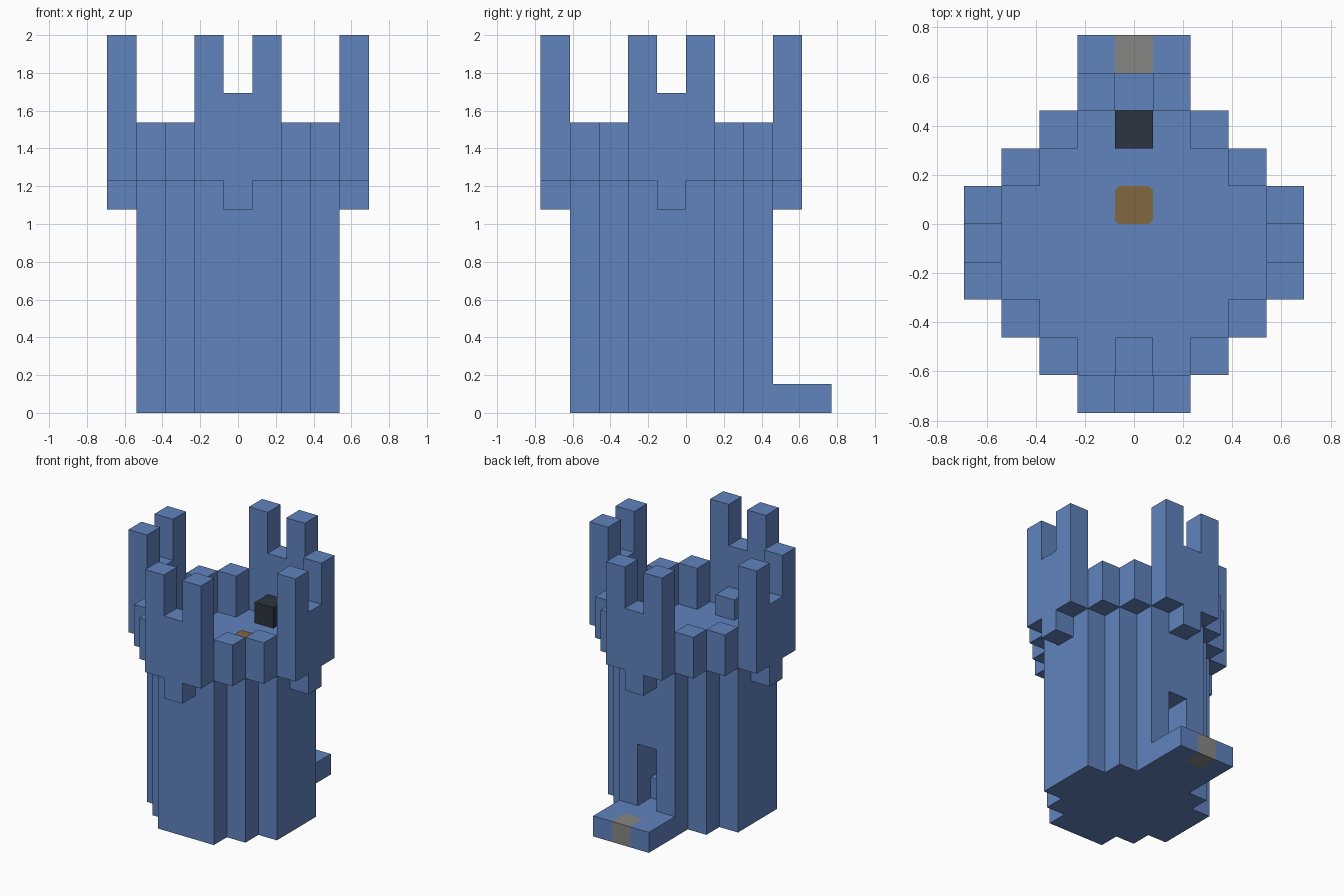
import bpy, bmesh
from math import pi
from mathutils import Matrix

cube = bpy.data.objects.get("Cube")
if cube:
    bpy.data.objects.remove(cube, do_unlink=True)

U = 2 / 13  # one block; the tower is 13 blocks tall
# Block units to model units, with the tower axis half a block forward of centre
PLACE = Matrix.Scale(U, 4) @ Matrix.Translation((0, -0.5, 0))
UPRIGHT = Matrix.Rotation(pi / 2, 4, 'X')


def spin(quarter):
    return Matrix.Rotation(quarter * pi / 2, 4, 'Z')


def material(name, rgb):
    mat = bpy.data.materials.new(name)
    mat.use_nodes = True
    mat.diffuse_color = (*rgb, 1)
    bsdf = next(n for n in mat.node_tree.nodes if n.type == 'BSDF_PRINCIPLED')
    bsdf.inputs["Base Color"].default_value = (*rgb, 1)
    return mat


def prism(name, outline, low, high, mat, turn=Matrix()):
    """Extrude a flat outline from low to high, then turn it into place."""
    bm = bmesh.new()
    face = bm.faces.new([bm.verts.new((a, b, low)) for a, b in outline])
    top = bmesh.ops.extrude_face_region(bm, geom=[face])["geom"]
    for v in top:
        if isinstance(v, bmesh.types.BMVert):
            v.co.z = high
    bm.transform(PLACE @ turn)
    bmesh.ops.recalc_face_normals(bm, faces=bm.faces)
    mesh = bpy.data.meshes.new(name)
    bm.to_mesh(mesh)
    bm.free()
    mesh.materials.append(mat)
    obj = bpy.data.objects.new(name, mesh)
    bpy.context.collection.objects.link(obj)
    return obj


def block(name, x, y, low, high, mat):
    h = 0.5
    return prism(name, [(x - h, y - h), (x + h, y - h), (x + h, y + h), (x - h, y + h)],
                 low, high, mat)


blue = material("blue stone", (0.117, 0.227, 0.515))
grey = material("grey stone", (0.24, 0.245, 0.235))
brown = material("brown wood", (0.22, 0.135, 0.05))
black = material("black iron", (0.026, 0.036, 0.05))

# Tower body: stepped round plan, one quarter repeated four times
quarter = [(3.5, -1.5), (3.5, 1.5), (2.5, 1.5), (2.5, 2.5), (1.5, 2.5)]
plan = []
for _ in range(4):
    plan += quarter
    quarter = [(-y, x) for x, y in quarter]
body = prism("tower_body", plan, 0, 8, blue)

# Back doorway with one stair inside
doorway = [(2.5, 1), (4, 1), (4, 4), (1.5, 4), (1.5, 2), (2.5, 2)]
cutter = prism("doorway_cutter", doorway, -0.5, 0.5, blue, spin(1) @ UPRIGHT)
cutter.hide_render = True
cut = body.modifiers.new("doorway", 'BOOLEAN')
cut.operation = 'DIFFERENCE'
cut.solver = 'EXACT'
cut.object = cutter
bpy.context.view_layer.update()
depsgraph = bpy.context.evaluated_depsgraph_get()
carved = bpy.data.meshes.new_from_object(body.evaluated_get(depsgraph))
body.modifiers.clear()
body.data = carved
bpy.data.objects.remove(cutter, do_unlink=True)

# Battlement walls: a bracket below and two tall merlons above, on each side
half = [(0.5, 7), (0.5, 8), (1.5, 8), (1.5, 13), (0.5, 13), (0.5, 11)]
wall = half + [(-a, b) for a, b in reversed(half)]
for k, side in enumerate(("front", "left", "back", "right")):
    prism(side + "_battlement", wall, 3.5, 4.5, blue, spin(k) @ UPRIGHT)

# Low parapet blocks between the battlements
for sx, side in ((1, "left"), (-1, "right")):
    for sy, end in ((1, "back"), (-1, "front")):
        for x, y in ((2, 3), (3, 2)):
            block(f"{end}_{side}_parapet", sx * x, sy * y, 8, 10, blue)

# Roof details
block("front_step", 0, -3, 8, 9, blue)
block("iron_block", 0, 3, 8, 9, black)
b, c = 0.5, 0.4
hatch = [(-c, 1 - b), (c, 1 - b), (b, 1 - c), (b, 1 + c),
         (c, 1 + b), (-c, 1 + b), (-b, 1 + c), (-b, 1 - c)]
prism("roof_hatch", hatch, 8, 8.03, brown)

# Entrance slab with its stone inlay
right = [(1.5, 3.5), (1.5, 5.5), (0.5, 5.5), (0.5, 4.5)]
prism("entrance_slab", right + [(-x, y) for x, y in reversed(right)], 0, 1, blue)
block("doorstep_stone", 0, 5, 0, 1, grey)
